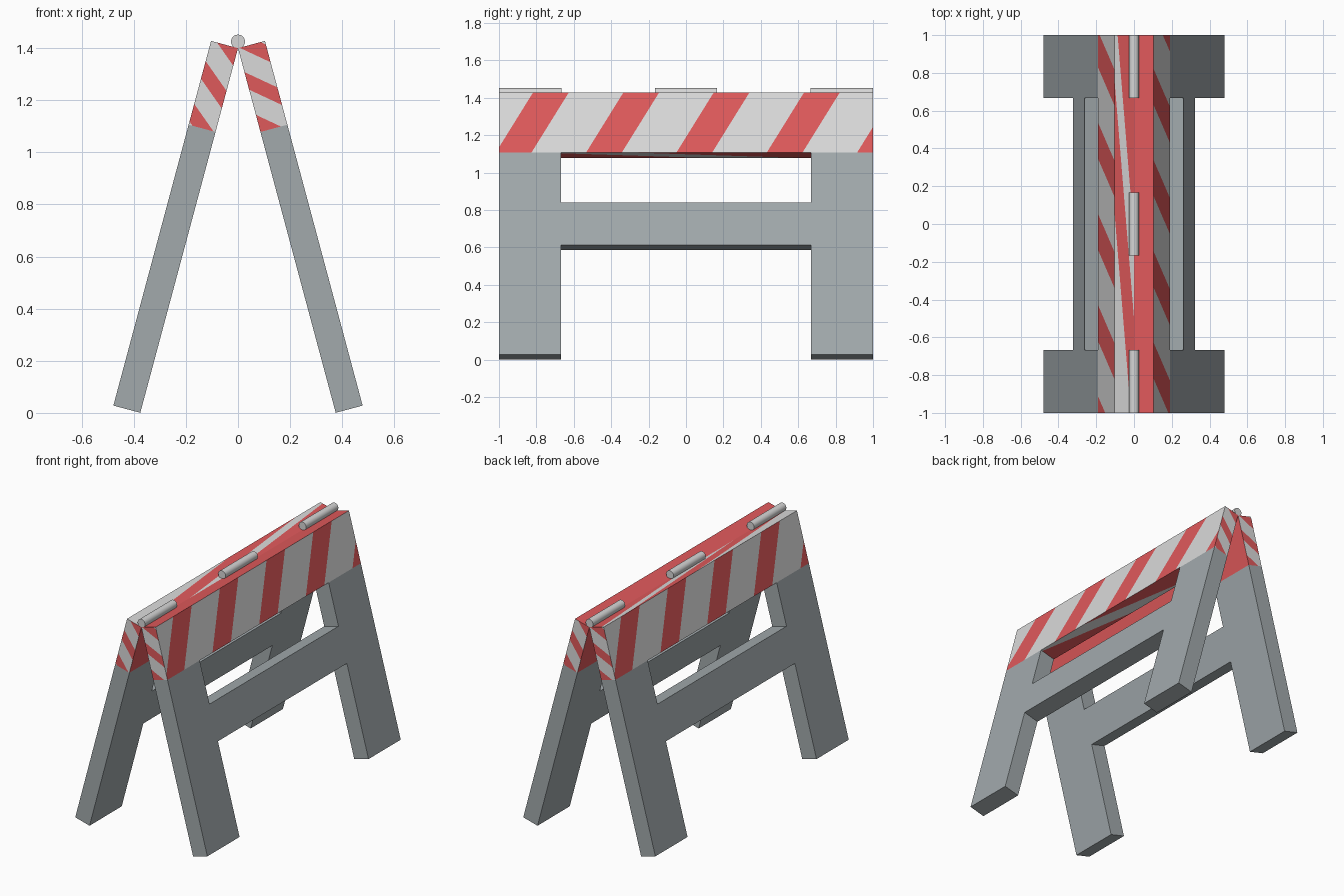
import bpy, bmesh, math
from mathutils import Vector

if "Cube" in bpy.data.objects:
    bpy.data.objects.remove(bpy.data.objects["Cube"])

TILT = math.radians(-15)
TOP_Z = 1.40
THICK = 0.107
BOARD = 0.333      # board height along the slope
LEG = 1.449        # full length along the slope


def material(name, rgb):
    m = bpy.data.materials.new(name)
    m.diffuse_color = (*rgb, 1)
    m.use_nodes = True
    m.node_tree.nodes["Principled BSDF"].inputs["Base Color"].default_value = m.diffuse_color
    return m


grey = material("grey_frame", (0.36, 0.40, 0.415))
white = material("white_board", (0.70, 0.70, 0.70))
red = material("red_stripe", (0.74, 0.10, 0.105))
steel = material("pale_hinge", (0.67, 0.67, 0.67))


def finish(name, bm, mats):
    me = bpy.data.meshes.new(name)
    bm.to_mesh(me)
    bm.free()
    for m in mats:
        me.materials.append(m)
    ob = bpy.data.objects.new(name, me)
    bpy.context.collection.objects.link(ob)
    return ob


def lean(ob, turn):
    ob.location = (0, 0, TOP_Z)
    ob.rotation_euler = (0, TILT, turn)


# H-shaped frame: two legs with a crossbar, extruded to thickness
def make_frame(name, turn):
    half = [(1, -BOARD), (1, -LEG), (0.667, -LEG), (0.667, -0.844)]
    inner = [(0.667, -0.609), (0.667, -BOARD)]
    pts = (half + [(-y, z) for y, z in reversed(half)]
           + [(-y, z) for y, z in reversed(inner)] + inner)
    # loop order: right leg, bar underside, left leg, left inside, bar top, right inside
    pts = pts[:8] + [(-0.667, -BOARD), (-0.667, -0.609), (0.667, -0.609), (0.667, -BOARD)]
    bm = bmesh.new()
    face = bm.faces.new([bm.verts.new((0, y, z)) for y, z in pts])
    ext = bmesh.ops.extrude_face_region(bm, geom=[face])
    bmesh.ops.translate(bm, vec=(THICK, 0, 0),
                        verts=[g for g in ext["geom"] if isinstance(g, bmesh.types.BMVert)])
    bmesh.ops.recalc_face_normals(bm, faces=bm.faces)
    lean(finish(name, bm, [grey]), turn)


# Striped board: each side is cut along its stripe edges, red inside the bands
def make_board(name, turn, top_bands):
    sides = {
        (1, 0, 0): ((0, 1, -0.6), [(-0.818 + 0.483 * k, -0.627 + 0.483 * k) for k in range(-1, 5)]),
        (-1, 0, 0): ((0, 1, 0), [(-9, 9)]),
        (0, -1, 0): ((-0.84, 0, -1), [(0.095 + 0.17 * k, 0.165 + 0.17 * k) for k in (-1, 0, 1)]),
        (0, 1, 0): ((0.84, 0, -1), [(0.17 + 0.17 * k, 0.24 + 0.17 * k) for k in (-1, 0, 1)]),
        (0, 0, 1): ((11.8, 1, 0), top_bands),
        (0, 0, -1): ((8, 1, 0), [(-9, 0.1), (0.6, 9)]),
    }
    bm = bmesh.new()
    bmesh.ops.create_cube(bm, size=1)
    for v in bm.verts:
        v.co = ((v.co.x + 0.5) * THICK, v.co.y * 2, (v.co.z - 0.5) * BOARD)
    bmesh.ops.split_edges(bm, edges=bm.edges[:])
    bm.normal_update()
    for normal, (grad, bands) in sides.items():
        n, g = Vector(normal), Vector(grad)
        # outer-face stripes are measured from the board's lower edge
        for value in [b for band in bands for b in band]:
            faces = [f for f in bm.faces if f.normal.dot(n) > 0.9]
            geom = set(faces)
            for f in faces:
                geom.update(f.edges)
                geom.update(f.verts)
            bmesh.ops.bisect_plane(bm, geom=list(geom), dist=1e-6,
                                   plane_co=g * (value / g.length_squared), plane_no=g)
            bm.normal_update()
        for f in bm.faces:
            if f.normal.dot(n) > 0.9:
                s = g.dot(f.calc_center_median())
                f.material_index = int(any(a < s < b for a, b in bands))
    lean(finish(name, bm, [white, red]), turn)


for side, turn, bands in (("right", 0, [(-9, 9)]),
                          ("left", math.pi, [(-9, 0.06), (0.5, 1.2)])):
    make_frame(side + "_frame", turn)
    make_board(side + "_board", turn, bands)

# Three hinge barrels along the ridge
for name, y in (("front_hinge", -0.833), ("middle_hinge", 0), ("back_hinge", 0.833)):
    bpy.ops.mesh.primitive_cylinder_add(vertices=20, radius=0.027, depth=0.333,
                                        location=(0, y, 1.425),
                                        rotation=(math.pi / 2, 0, 0))
    ob = bpy.context.object
    ob.name = name
    ob.data.materials.append(steel)
    bpy.ops.object.shade_smooth_by_angle()
